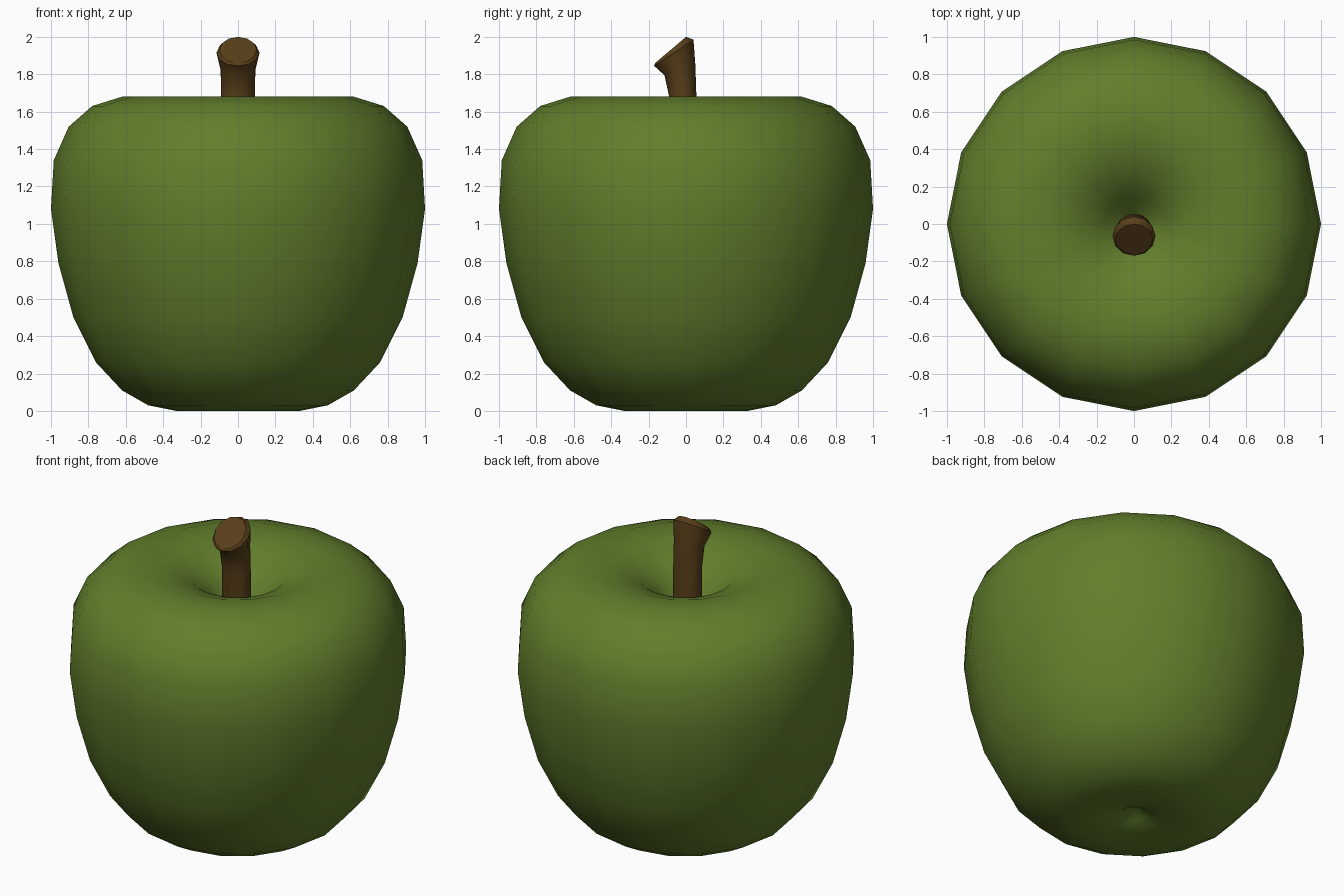
import bpy, bmesh
from math import sin, cos, tau, radians

if "Cube" in bpy.data.objects:
    bpy.data.objects.remove(bpy.data.objects["Cube"])


def loft(name, rings, colour, start=None, end=None, angle=180):
    """Skin rings of points; each end is closed with a pole point or a flat cap."""
    bm = bmesh.new()
    loops = [[bm.verts.new(p) for p in ring] for ring in rings]
    n = len(loops[0])
    for a, b in zip(loops, loops[1:]):
        for i in range(n):
            j = (i + 1) % n
            bm.faces.new((a[i], a[j], b[j], b[i]))
    for loop, pole in ((loops[0], start), (loops[-1], end)):
        if pole:
            v = bm.verts.new(pole)
            for i in range(n):
                bm.faces.new((loop[i], loop[(i + 1) % n], v))
        else:
            bm.faces.new(loop)
    bmesh.ops.recalc_face_normals(bm, faces=bm.faces)
    mesh = bpy.data.meshes.new(name)
    bm.to_mesh(mesh)
    bm.free()
    mat = bpy.data.materials.new(name + "_colour")
    mat.diffuse_color = colour
    mat.use_nodes = True
    mat.node_tree.nodes["Principled BSDF"].inputs["Base Color"].default_value = mat.diffuse_color
    mesh.materials.append(mat)
    ob = bpy.data.objects.new(name, mesh)
    bpy.context.collection.objects.link(ob)
    bpy.ops.object.select_all(action='DESELECT')
    ob.select_set(True)
    bpy.context.view_layer.objects.active = ob
    bpy.ops.object.shade_smooth_by_angle(angle=radians(angle))
    return ob


def circle(r, z, n=16):
    return [(r * cos(tau * i / n), r * sin(tau * i / n), z) for i in range(n)]


def tilted(front, back, w, n=12):
    """Ellipse through a front and a back (y, z) point, with half width w in x."""
    (fy, fz), (by, bz) = front, back
    pts = []
    for i in range(n):
        c, s = cos(tau * i / n), sin(tau * i / n)
        pts.append((w * s, (fy + by) / 2 + c * (fy - by) / 2,
                    (fz + bz) / 2 + c * (fz - bz) / 2))
    return pts


# Fruit: turned profile (radius, height) with a dimple at both ends
profile = [(0.08, 0.04), (0.19, 0.02), (0.33, 0.0), (0.48, 0.03), (0.62, 0.11),
           (0.76, 0.26), (0.88, 0.50), (0.96, 0.79), (1.0, 1.08), (0.985, 1.34),
           (0.905, 1.52), (0.78, 1.63), (0.62, 1.68), (0.44, 1.67),
           (0.28, 1.61), (0.15, 1.50), (0.06, 1.39)]
loft("fruit", [circle(r, z) for r, z in profile], (0.12, 0.21, 0.025, 1),
     start=(0, 0, 0.12), end=(0, 0, 1.35))

# Stem: leans forward and flares into a slanted cut
loft("stem", [tilted((-0.085, 1.38), (0.055, 1.38), 0.09),
              tilted((-0.09, 1.68), (0.055, 1.70), 0.09),
              tilted((-0.115, 1.795), (0.05, 1.85), 0.093),
              tilted((-0.17, 1.845), (0.04, 1.985), 0.115),
              tilted((-0.165, 1.86), (0.0, 2.0), 0.10)],
     (0.10, 0.05, 0.01, 1), angle=35)
